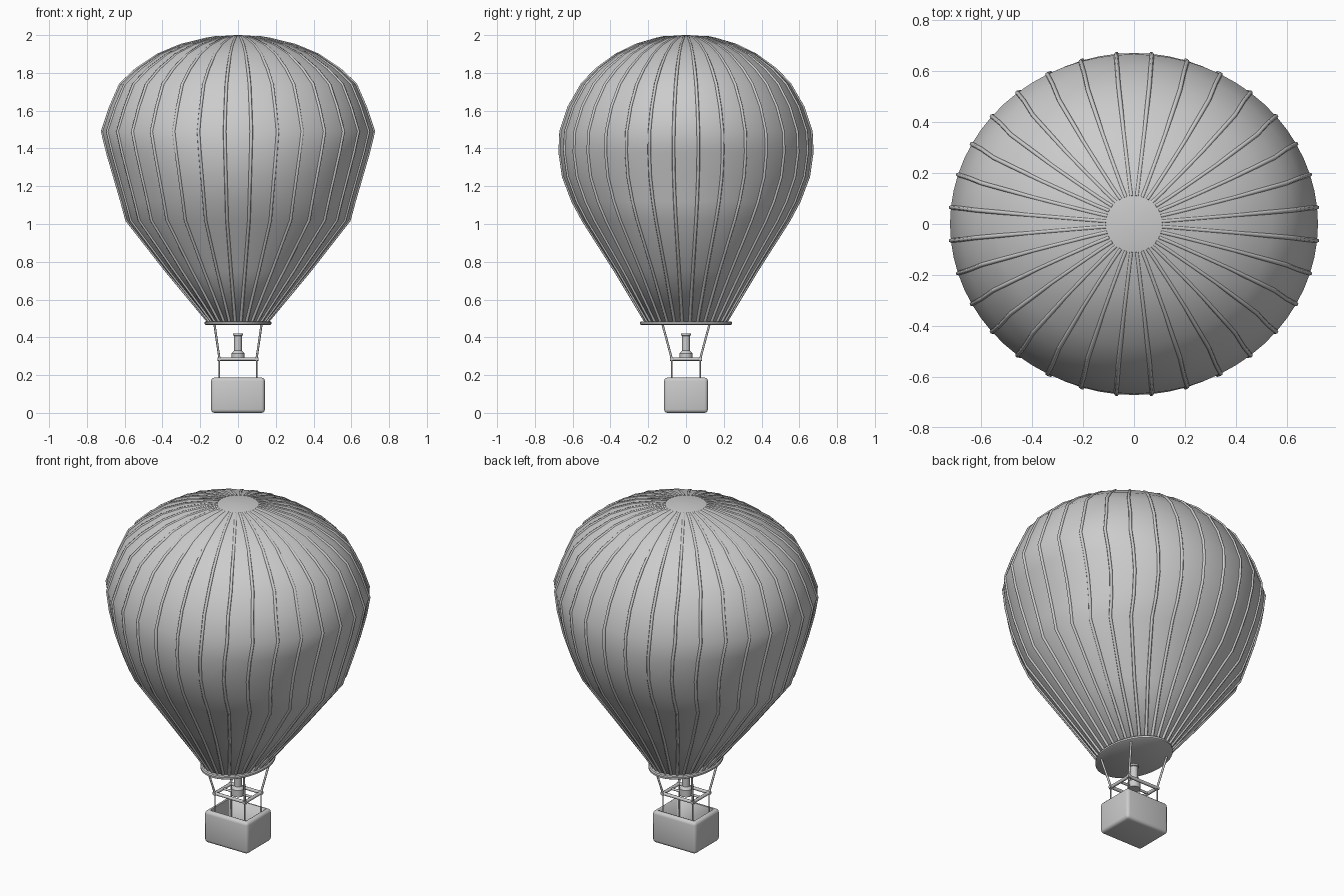
import bpy, bmesh, math
from mathutils import Vector

if "Cube" in bpy.data.objects:
    bpy.data.objects.remove(bpy.data.objects["Cube"])

# envelope profile: height, half width in x, half width in y
PROFILE = [(0.48, 0.155, 0.212), (0.75, 0.38, 0.375), (1.02, 0.592, 0.548),
           (1.12, 0.619, 0.602), (1.25, 0.657, 0.652), (1.38, 0.695, 0.671),
           (1.49, 0.722, 0.666), (1.62, 0.678, 0.622), (1.74, 0.626, 0.553),
           (1.82, 0.54, 0.475), (1.90, 0.425, 0.37), (1.95, 0.305, 0.268),
           (1.982, 0.175, 0.16), (1.993, 0.11, 0.11)]
RIBS = 32


def finish(name, bm, smooth=35):
    bmesh.ops.recalc_face_normals(bm, faces=bm.faces)
    me = bpy.data.meshes.new(name)
    bm.to_mesh(me)
    bm.free()
    ob = bpy.data.objects.new(name, me)
    bpy.context.collection.objects.link(ob)
    bpy.ops.object.select_all(action='DESELECT')
    ob.select_set(True)
    bpy.context.view_layer.objects.active = ob
    bpy.ops.object.shade_smooth_by_angle(angle=math.radians(smooth))
    return ob


def lathe(name, rows, n, smooth=35):
    """Stack of ellipses (z, rx, ry), capped at both ends."""
    bm = bmesh.new()
    loops = []
    for z, rx, ry in rows:
        loops.append([bm.verts.new((rx * math.cos(2 * math.pi * i / n),
                                    ry * math.sin(2 * math.pi * i / n), z)) for i in range(n)])
    for a, b in zip(loops, loops[1:]):
        for i in range(n):
            j = (i + 1) % n
            bm.faces.new((a[i], a[j], b[j], b[i]))
    bm.faces.new(loops[0])
    bm.faces.new(loops[-1])
    return finish(name, bm, smooth)


def tubes(name, paths, radius, res=2):
    cu = bpy.data.curves.new(name, 'CURVE')
    cu.dimensions = '3D'
    cu.bevel_depth = radius
    cu.bevel_resolution = res
    cu.use_fill_caps = True
    for pts in paths:
        sp = cu.splines.new('POLY')
        sp.points.add(len(pts) - 1)
        for p, co in zip(sp.points, pts):
            p.co = (*co, 1)
    ob = bpy.data.objects.new(name, cu)
    bpy.context.collection.objects.link(ob)
    return ob


def box(name, size, loc, bevel):
    bm = bmesh.new()
    bmesh.ops.create_cube(bm, size=1)
    for v in bm.verts:
        v.co = Vector([v.co[i] * size[i] + loc[i] for i in range(3)])
    bmesh.ops.bevel(bm, geom=bm.edges[:], offset=bevel, segments=3, affect='EDGES', profile=0.5)
    return finish(name, bm)


# fabric envelope with a nearly flat crown
lathe("envelope", PROFILE + [(1.998, 0.05, 0.05), (2.0, 0.01, 0.01)], 64, 60)

# vertical seam ribs
paths = []
for k in range(RIBS):
    a = 2 * math.pi * (k + 0.5) / RIBS
    paths.append([(rx * math.cos(a), ry * math.sin(a), z - 0.004 * (z > 1.85))
                  for z, rx, ry in PROFILE])
tubes("seam_ribs", paths, 0.0085, 1)

# mouth ring with closed base
lathe("mouth_ring", [(0.466, 0.171, 0.238), (0.47, 0.177, 0.244),
                     (0.48, 0.177, 0.244), (0.485, 0.171, 0.238)], 64)

# burner frame
fx, fy, fz = 0.098, 0.075, 0.285
tubes("frame_side_bars", [[(s * fx, -fy - 0.01, fz), (s * fx, fy + 0.01, fz)] for s in (-1, 1)], 0.0095)
tubes("frame_end_bars", [[(-fx - 0.01, s * fy, fz), (fx + 0.01, s * fy, fz)] for s in (-1, 1)], 0.0095)
tubes("burner_cross_bar", [[(-fx, 0, fz), (fx, 0, fz)]], 0.007)

# suspension rods above and cables below the frame
corners = [(sx, sy) for sx in (-1, 1) for sy in (-1, 1)]
tubes("upper_rods", [[(sx * fx, sy * fy, fz), (sx * 0.125, sy * 0.125, 0.472)]
                     for sx, sy in corners], 0.006)
tubes("basket_cables", [[(sx * fx, sy * fy, fz), (sx * fx, sy * fy, 0.02)]
                        for sx, sy in corners], 0.004)

# burner
lathe("burner", [(z, r, r) for z, r in [(0.275, 0.034), (0.315, 0.034), (0.33, 0.021),
                                        (0.408, 0.021), (0.41, 0.027), (0.42, 0.027)]], 24)

# open basket
basket = box("basket", (0.284, 0.232, 0.187), (0, 0, 0.0935), 0.018)
cutter = box("basket_cutter", (0.236, 0.184, 0.3), (0, 0, 0.172), 0.008)
cutter.hide_render = True
cutter.hide_viewport = True
cut = basket.modifiers.new("hollow", 'BOOLEAN')
cut.object = cutter
cut.operation = 'DIFFERENCE'
cut.solver = 'EXACT'
